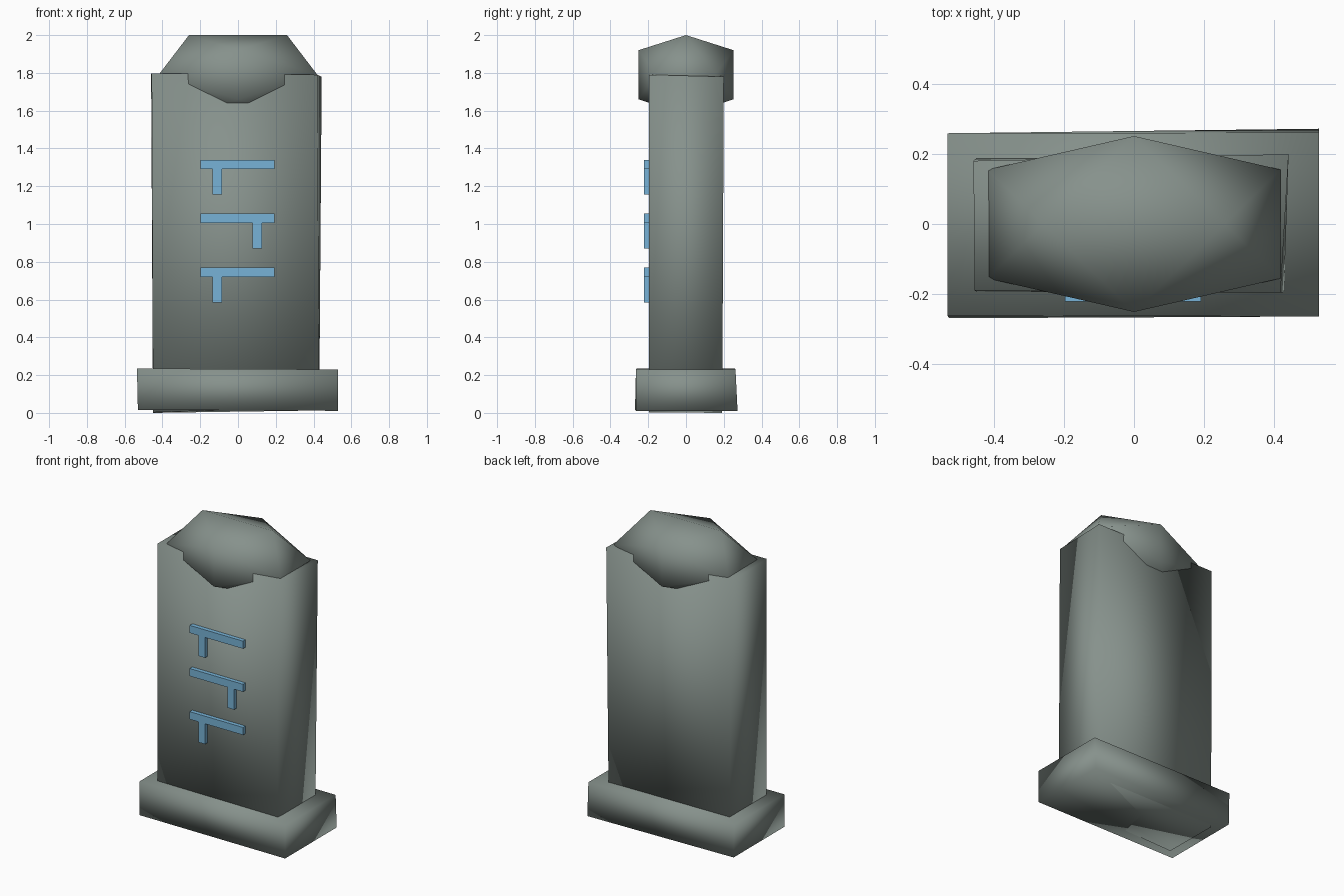
import bpy, bmesh

if "Cube" in bpy.data.objects:
    bpy.data.objects.remove(bpy.data.objects["Cube"])


def material(name, rgb):
    m = bpy.data.materials.new(name)
    m.diffuse_color = (*rgb, 1.0)
    m.use_nodes = True
    m.node_tree.nodes["Principled BSDF"].inputs["Base Color"].default_value = m.diffuse_color
    return m


STONE = material("grey_stone", (0.24, 0.285, 0.262))
BLUE = material("glowing_blue", (0.185, 0.45, 0.68))


def finish(name, bm, mat, smooth):
    bmesh.ops.recalc_face_normals(bm, faces=bm.faces)
    for f in bm.faces:
        f.smooth = smooth
    mesh = bpy.data.meshes.new(name)
    bm.to_mesh(mesh)
    bm.free()
    mesh.materials.append(mat)
    obj = bpy.data.objects.new(name, mesh)
    bpy.context.collection.objects.link(obj)
    return obj


def block(name, bottom, top, mat, smooth):
    """Six-sided block from a bottom and a top ring of four corners."""
    bm = bmesh.new()
    lo = [bm.verts.new(p) for p in bottom]
    hi = [bm.verts.new(p) for p in top]
    bm.faces.new(lo[::-1])
    bm.faces.new(hi)
    for i in range(4):
        j = (i + 1) % 4
        bm.faces.new((lo[i], lo[j], hi[j], hi[i]))
    return finish(name, bm, mat, smooth)


def box(name, x0, x1, y0, y1, z0, z1, mat):
    ring = [(x0, y0), (x1, y0), (x1, y1), (x0, y1)]
    return block(name, [(*p, z0) for p in ring], [(*p, z1) for p in ring], mat, False)


# Plinth, slightly uneven, soft shaded
block("plinth",
      [(-0.53, -0.27, 0.016), (0.53, -0.265, 0.011), (0.53, 0.273, 0.011), (-0.53, 0.26, 0.016)],
      [(-0.535, -0.262, 0.235), (0.53, -0.265, 0.23), (0.53, 0.262, 0.23), (-0.535, 0.26, 0.235)],
      STONE, True)

# Upright slab, its foot just poking through the plinth
block("slab",
      [(-0.45, -0.195, 0.003), (0.43, -0.195, 0.03), (0.43, 0.192, 0.013), (-0.45, 0.19, 0.0)],
      [(-0.457, -0.19, 1.797), (0.42, -0.197, 1.79), (0.443, 0.2, 1.78), (-0.46, 0.181, 1.795)],
      STONE, True)

# Cap stone: a stretched twenty-sided solid, aligned on its three golden rectangles
bm = bmesh.new()
PHI = (1 + 5 ** 0.5) / 2
HALF = (0.42, 0.252, 0.21)
for a in (-1, 1):
    for b in (-1, 1):
        for p in ((a / PHI, 0, b), (0, a, b / PHI), (a, b / PHI, 0)):
            bm.verts.new([c * h for c, h in zip(p, HALF)])
bmesh.ops.convex_hull(bm, input=bm.verts)
finish("cap_stone", bm, STONE, True).location.z = 1.79

# Raised glyphs: a bar with an off-centre stem, alternating sides
for i, (top, stem_x) in enumerate(((1.34, -0.11), (1.055, 0.102), (0.77, -0.11))):
    box(f"glyph_bar_{i + 1}", -0.198, 0.192, -0.222, -0.17, top - 0.05, top, BLUE)
    box(f"glyph_stem_{i + 1}", stem_x - 0.025, stem_x + 0.025, -0.222, -0.17,
        top - 0.185, top - 0.05, BLUE)
